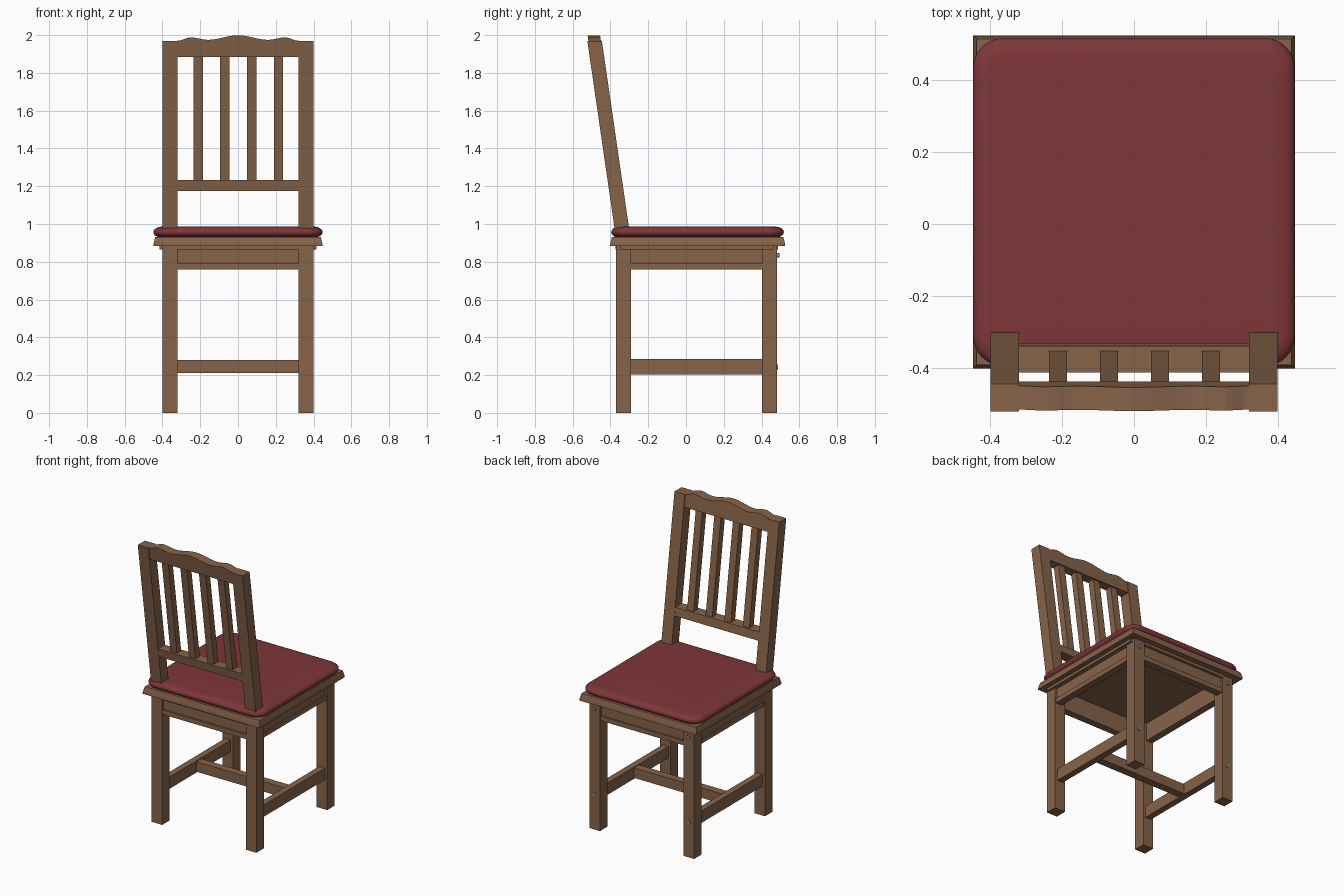
import bpy, bmesh, math

if "Cube" in bpy.data.objects:
    bpy.data.objects.remove(bpy.data.objects["Cube"])


def material(name, rgb):
    m = bpy.data.materials.new(name)
    m.diffuse_color = (*rgb, 1)
    m.use_nodes = True
    m.node_tree.nodes["Principled BSDF"].inputs["Base Color"].default_value = m.diffuse_color
    return m


WOOD = material("brown wood", (0.24, 0.125, 0.066))
RED = material("red upholstery", (0.21, 0.037, 0.040))
STEEL = material("grey screw metal", (0.25, 0.26, 0.28))


def finish(name, bm, mat):
    bmesh.ops.recalc_face_normals(bm, faces=bm.faces)
    me = bpy.data.meshes.new(name)
    bm.to_mesh(me)
    bm.free()
    me.materials.append(mat)
    ob = bpy.data.objects.new(name, me)
    bpy.context.collection.objects.link(ob)
    return ob


def loft(name, rings, mat):
    """Skin a list of equal-length rings and cap both ends."""
    bm = bmesh.new()
    vs = [[bm.verts.new(p) for p in r] for r in rings]
    n = len(vs[0])
    for a, b in zip(vs, vs[1:]):
        for i in range(n):
            j = (i + 1) % n
            bm.faces.new((a[i], a[j], b[j], b[i]))
    bm.faces.new(vs[0])
    bm.faces.new(vs[-1])
    return finish(name, bm, mat)


def rect(x0, x1, y0, y1, z):
    return [(x0, y0, z), (x1, y0, z), (x1, y1, z), (x0, y1, z)]


def box(name, x0, x1, y0, y1, z0, z1, mat=WOOD):
    return loft(name, [rect(x0, x1, y0, y1, z0), rect(x0, x1, y0, y1, z1)], mat)


def back_y(z):
    """Centre line of the leaning backrest."""
    return -0.341 - 0.145 * (z - 0.985)


def leaning(name, x0, x1, depth, z0, z1):
    return loft(name, [rect(x0, x1, back_y(z) - depth / 2, back_y(z) + depth / 2, z)
                       for z in (z0, z1)], WOOD)


YB, YF, CY = -0.37, 0.482, 0.056    # outer leg faces and base centre

# Legs, side rails and back posts, mirrored left and right
for s, side in ((-1, "left"), (1, "right")):
    def mbox(name, xi, xo, *rest):
        return box(side + "_" + name, min(s * xi, s * xo), max(s * xi, s * xo), *rest)
    mbox("front_leg", 0.32, 0.40, YB, YB + 0.08, 0, 0.885)
    mbox("back_leg", 0.32, 0.40, YF - 0.08, YF, 0, 0.885)
    mbox("side_stretcher", 0.338, 0.382, YB + 0.075, YF - 0.075, 0.204, 0.285)
    mbox("side_apron", 0.345, 0.385, YB + 0.075, YF - 0.075, 0.76, 0.885)
    mbox("side_apron_bead", 0.345, 0.394, YB + 0.08, YF - 0.08, 0.76, 0.792)
    mbox("side_moulding", 0.345, 0.415, YB + 0.02, YF - 0.02, 0.865, 0.886)
    leaning(side + "_back_post", min(s * 0.32, s * 0.40), max(s * 0.32, s * 0.40),
            0.077, 0.96, 1.97)

# Front and back aprons, mirrored about the base centre
for s, end in ((-1, "front"), (1, "back")):
    face = YB if s < 0 else YF
    for part, inset, z0, z1 in (("apron", 0.015, 0.76, 0.885),
                                ("apron_bead", 0.006, 0.76, 0.792),
                                ("moulding", -0.004, 0.865, 0.886)):
        a, b = face - s * inset, face - s * 0.055
        box(end + "_" + part, -0.322, 0.322, min(a, b), max(a, b), z0, z1)

# Centre stretcher
box("centre_stretcher", -0.345, 0.345, CY - 0.027, CY + 0.027, 0.21, 0.279)

# Seat board with tapered edge
loft("seat_board", [rect(-0.448, 0.448, -0.402, 0.525, 0.884),
                    rect(-0.446, 0.446, -0.400, 0.523, 0.900),
                    rect(-0.438, 0.438, -0.392, 0.515, 0.932)], WOOD)


# Cushion: rounded rectangle rings following a soft edge profile
def rounded(hx, hy, cy, r, z, seg=8):
    pts = []
    for k, (sx, sy) in enumerate(((1, 1), (-1, 1), (-1, -1), (1, -1))):
        for i in range(seg + 1):
            a = math.pi / 2 * (k + i / seg)
            pts.append((sx * (hx - r) + r * math.cos(a),
                        cy + sy * (hy - r) + r * math.sin(a), z))
    return pts


rings = []
for i in range(13):
    a = math.radians(-90 + 15 * i)
    inset = 0.045 * (1 - math.cos(a))
    rings.append(rounded(0.448 - inset, 0.457 - inset, 0.061, 0.085 - inset * 0.6,
                         0.957 + 0.029 * math.sin(a)))
rings.append(rounded(0.30, 0.31, 0.061, 0.05, 0.988))
cushion = loft("seat_cushion", rings, RED)
bpy.context.view_layer.objects.active = cushion
cushion.select_set(True)
bpy.ops.object.shade_smooth_by_angle(angle=math.radians(40))

# Backrest: lower rail, slats, wavy top rail
leaning("lower_back_rail", -0.322, 0.322, 0.074, 1.175, 1.232)
for i in range(4):
    x = -0.2115 + i * 0.142
    leaning("back_slat_%d" % (i + 1), x - 0.025, x + 0.025, 0.046, 1.22, 1.90)


def crest(x):
    u = abs(x)
    if u < 0.16:
        return 1.987 + 0.012 * math.cos(math.pi * u / 0.16)
    if u < 0.25:
        return 1.9815 - 0.0065 * math.cos(math.pi * (u - 0.16) / 0.09)
    return 1.979 + 0.009 * math.cos(math.pi * (u - 0.25) / 0.07)


slices = []
for i in range(41):
    x = -0.321 + 0.642 * i / 40
    slices.append([(x, back_y(z) + d, z) for z, d in
                   ((1.885, -0.033), (1.885, 0.033), (crest(x), 0.033), (crest(x), -0.033))])
loft("top_back_rail", slices, WOOD)

# Screw heads on the rear faces of the back legs
for sx in (-1, 1):
    for z, out in ((0.835, 0.012), (0.243, 0.004)):
        disc = [[(sx * 0.36 + 0.012 * math.cos(t * math.pi / 6), y,
                  z + 0.012 * math.sin(t * math.pi / 6)) for t in range(12)]
                for y in (YF - 0.005, YF + out)]
        loft("screw_head", disc, STEEL)
